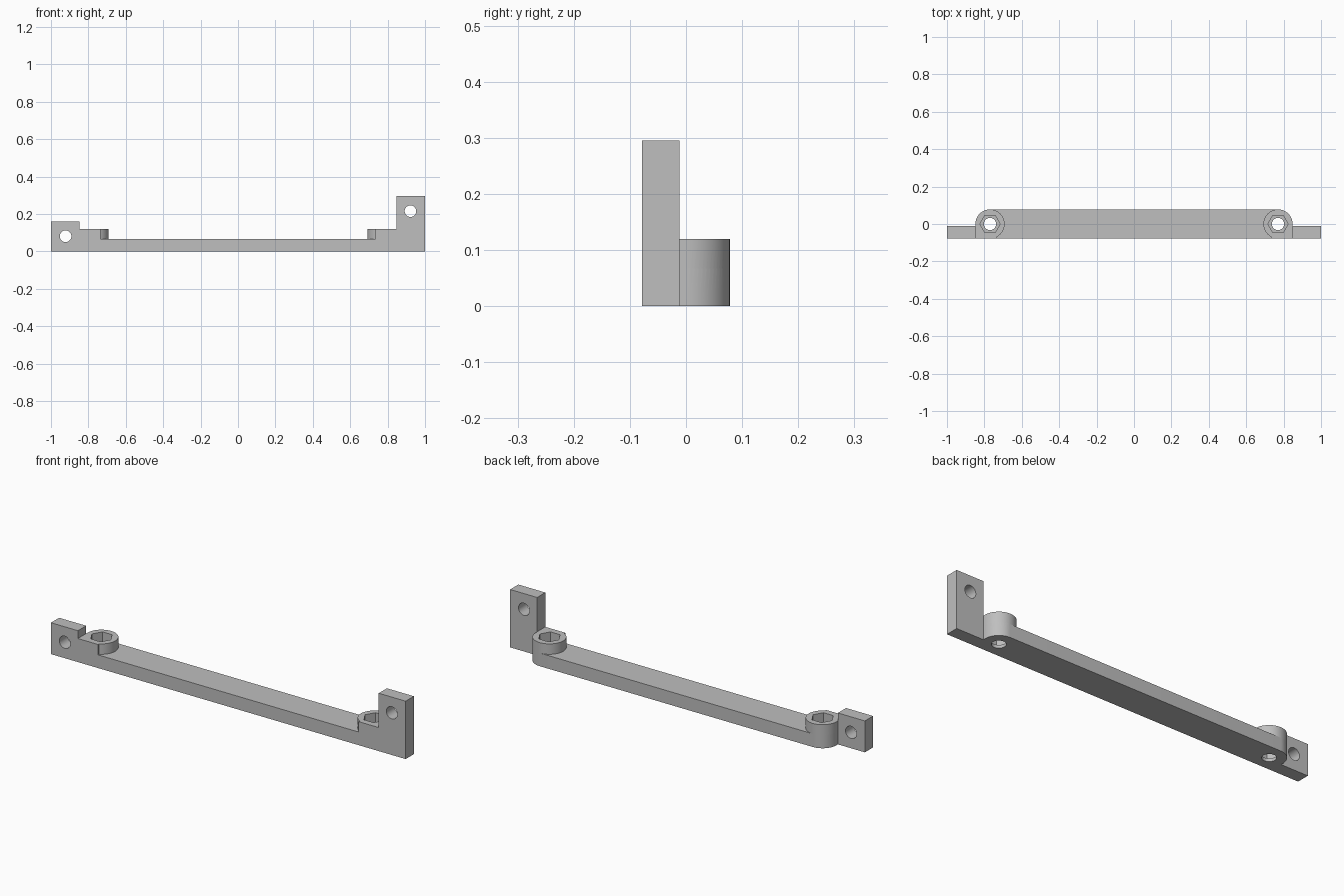
import bpy, bmesh
from math import pi, acos, cos, sin, radians
from mathutils import Matrix

if "Cube" in bpy.data.objects:
    bpy.data.objects.remove(bpy.data.objects["Cube"], do_unlink=True)

R = 0.078          # half width of the bar and radius of the bosses
BOSS_X = 0.77
END_X = BOSS_X + R
BAR_TOP, BOSS_TOP = 0.067, 0.12
TAB_BACK = -0.012
FLAT = 0.035       # how far the square front of a boss reaches inward

grey = bpy.data.materials.new("bracket grey")
grey.use_nodes = True
colour = (0.52, 0.52, 0.52, 1)
grey.diffuse_color = colour
grey.node_tree.nodes["Principled BSDF"].inputs["Base Color"].default_value = colour


def to_object(name, bm):
    bmesh.ops.recalc_face_normals(bm, faces=bm.faces)
    mesh = bpy.data.meshes.new(name)
    bm.to_mesh(mesh)
    bm.free()
    obj = bpy.data.objects.new(name, mesh)
    bpy.context.collection.objects.link(obj)
    return obj


def prism(name, outline, z0, z1):
    bm = bmesh.new()
    face = bm.faces.new([bm.verts.new((x, y, z0)) for x, y in outline])
    up = bmesh.ops.extrude_face_region(bm, geom=[face])["geom"]
    for v in up:
        if isinstance(v, bmesh.types.BMVert):
            v.co.z = z1
    return to_object(name, bm)


def cylinder(name, radius, depth, sides, matrix):
    bm = bmesh.new()
    bmesh.ops.create_cone(bm, cap_ends=True, segments=sides, radius1=radius,
                          radius2=radius, depth=depth, matrix=matrix)
    return to_object(name, bm)


def arc(a0, a1, steps):
    angles = [a0 + (a1 - a0) * i / steps for i in range(steps + 1)]
    return [(R * cos(a), R * sin(a)) for a in angles]


def combine(body, tool, operation):
    mod = body.modifiers.new(tool.name, "BOOLEAN")
    mod.operation, mod.solver, mod.object = operation, "EXACT", tool
    bpy.context.view_layer.objects.active = body
    bpy.ops.object.modifier_apply(modifier=mod.name)
    bpy.data.objects.remove(tool, do_unlink=True)


# Long bar, square at the front and rounded at the back corners
corner = [(BOSS_X + x, y) for x, y in arc(0, pi / 2, 16)]
half = [(END_X, -R)] + corner
body = prism("bracket_bar", half + [(-x, y) for x, y in reversed(half)], 0, BAR_TOP)

# Raised bosses and end tabs
boss = [(-FLAT, -R), (R, -R)] + arc(0, pi + acos(FLAT / R), 44)
for side, tab_top in ((-1, 0.16), (1, 0.295)):
    pad = [(side * (BOSS_X + x), y) for x, y in boss]
    combine(body, prism("boss", pad, BAR_TOP, BOSS_TOP), "UNION")
    tab = [(side * END_X, -R), (side, -R), (side, TAB_BACK), (side * END_X, TAB_BACK)]
    combine(body, prism("tab", tab, 0, tab_top), "UNION")

# Hex pockets, bolt holes and tab holes
for side, hole_z in ((-1, 0.081), (1, 0.215)):
    x = side * BOSS_X
    hexagon = [(x + 0.054 * cos(i * pi / 3), 0.054 * sin(i * pi / 3)) for i in range(6)]
    combine(body, prism("hex_pocket", hexagon, 0.016, 0.2), "DIFFERENCE")
    combine(body, cylinder("bolt_hole", 0.033, 0.4, 40, Matrix.Translation((x, 0, 0))),
            "DIFFERENCE")
    place = Matrix.Translation((side * 0.922, 0, hole_z)) @ Matrix.Rotation(pi / 2, 4, "X")
    combine(body, cylinder("tab_hole", 0.031, 0.4, 40, place), "DIFFERENCE")

# Merge coplanar seams
bm = bmesh.new()
bm.from_mesh(body.data)
bmesh.ops.remove_doubles(bm, verts=bm.verts, dist=0.00005)
bmesh.ops.dissolve_limit(bm, angle_limit=radians(0.5), verts=bm.verts, edges=bm.edges)
bm.to_mesh(body.data)
bm.free()

# Finish
body.data.materials.clear()
body.data.materials.append(grey)
for face in body.data.polygons:
    face.material_index = 0
bpy.ops.object.select_all(action="DESELECT")
body.select_set(True)
bpy.context.view_layer.objects.active = body
bpy.ops.object.shade_smooth_by_angle(angle=radians(30))
